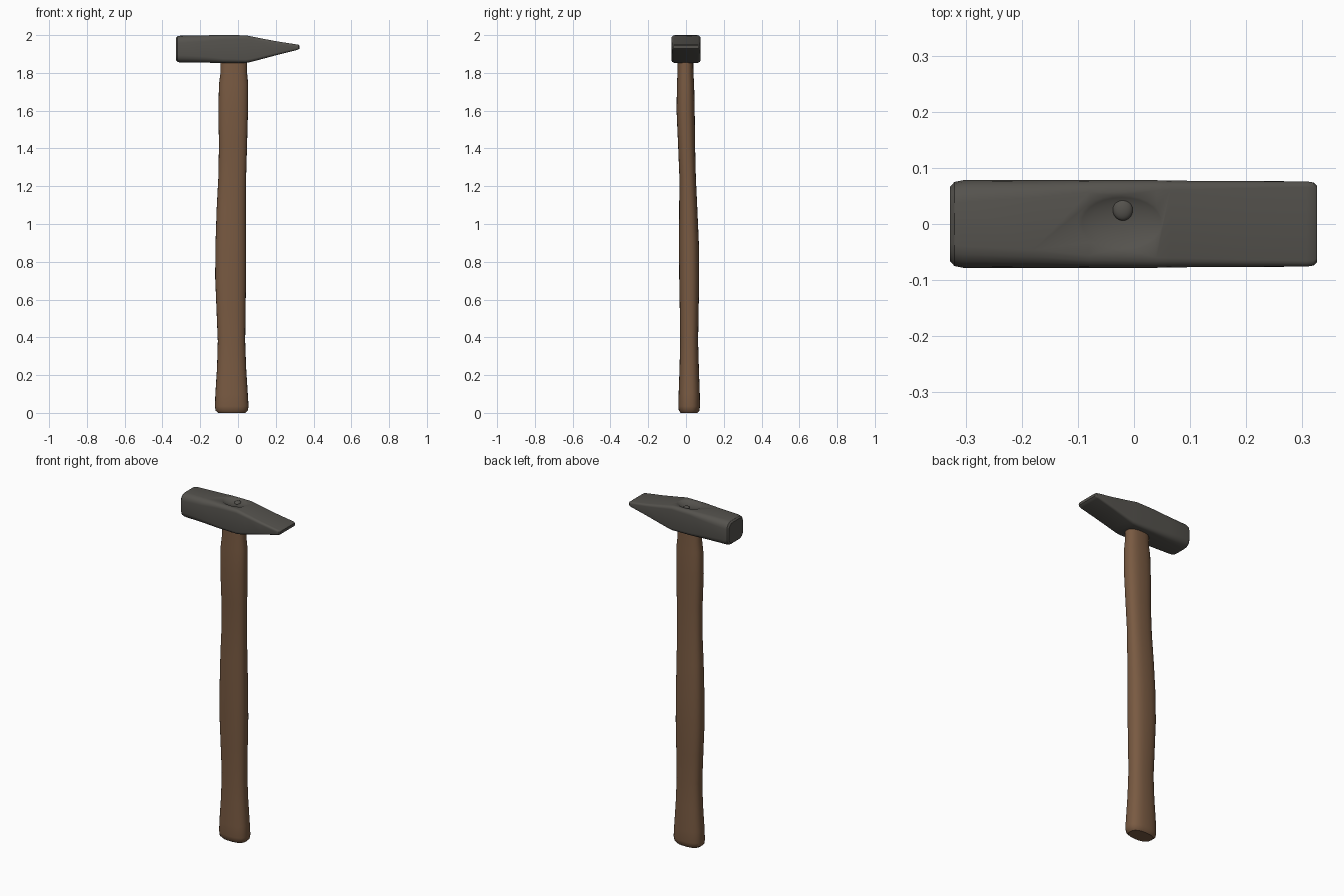
import bpy, bmesh, math

if "Cube" in bpy.data.objects:
    bpy.data.objects.remove(bpy.data.objects["Cube"])


def material(name, color):
    m = bpy.data.materials.new(name)
    m.diffuse_color = (*color, 1)
    m.use_nodes = True
    m.node_tree.nodes["Principled BSDF"].inputs["Base Color"].default_value = m.diffuse_color
    return m


wood = material("brown wood", (0.19, 0.102, 0.054))
steel = material("dark steel", (0.09, 0.085, 0.075))


def loft(name, rings, mat, angle):
    """Skin a list of closed rings and cap both ends."""
    bm = bmesh.new()
    loops = [[bm.verts.new(p) for p in ring] for ring in rings]
    n = len(loops[0])
    for a, b in zip(loops, loops[1:]):
        for i in range(n):
            j = (i + 1) % n
            bm.faces.new((a[i], a[j], b[j], b[i]))
    bm.faces.new(loops[0])
    bm.faces.new(loops[-1])
    bmesh.ops.recalc_face_normals(bm, faces=bm.faces)
    return finish(name, bm, mat, angle)


def finish(name, bm, mat, angle):
    me = bpy.data.meshes.new(name)
    bm.to_mesh(me)
    bm.free()
    ob = bpy.data.objects.new(name, me)
    bpy.context.collection.objects.link(ob)
    me.materials.append(mat)
    bpy.ops.object.select_all(action='DESELECT')
    ob.select_set(True)
    bpy.context.view_layer.objects.active = ob
    bpy.ops.object.shade_smooth_by_angle(angle=math.radians(angle))
    return ob


def oval(x0, x1, y0, y1, z, n=28, power=0.8):
    """Slightly squared oval ring at height z."""
    ring = []
    for i in range(n):
        t = 2 * math.pi * i / n
        c, s = math.cos(t), math.sin(t)
        ring.append(((x0 + x1) / 2 + (x1 - x0) / 2 * math.copysign(abs(c) ** power, c),
                     (y0 + y1) / 2 + (y1 - y0) / 2 * math.copysign(abs(s) ** power, s), z))
    return ring


def rounded_rect(x, hy, z0, z1, r, steps=4):
    """Rectangle ring across the head at x, with corner radius r."""
    hz, cz = (z1 - z0) / 2, (z0 + z1) / 2
    ring = []
    for k, (sy, sz) in enumerate(((1, 1), (-1, 1), (-1, -1), (1, -1))):
        for i in range(steps + 1):
            t = math.pi / 2 * (k + i / steps)
            ring.append((x, sy * (hy - r) + r * math.cos(t),
                         cz + sz * (hz - r) + r * math.sin(t)))
    return ring


# handle: x range, y range, height
stations = [
    (-0.105, 0.040, -0.028, 0.060, 0.0), (-0.119, 0.052, -0.038, 0.071, 0.012),
    (-0.122, 0.056, -0.041, 0.074, 0.035), (-0.120, 0.052, -0.039, 0.073, 0.10),
    (-0.111, 0.043, -0.034, 0.068, 0.24), (-0.107, 0.038, -0.031, 0.064, 0.38),
    (-0.114, 0.040, -0.033, 0.067, 0.55), (-0.121, 0.043, -0.036, 0.070, 0.72),
    (-0.119, 0.043, -0.037, 0.068, 0.90), (-0.113, 0.042, -0.036, 0.060, 1.08),
    (-0.104, 0.043, -0.035, 0.052, 1.25), (-0.101, 0.048, -0.042, 0.048, 1.42),
    (-0.104, 0.053, -0.050, 0.046, 1.60), (-0.101, 0.054, -0.048, 0.043, 1.74),
    (-0.093, 0.048, -0.045, 0.039, 1.80), (-0.092, 0.047, -0.044, 0.038, 1.92)]
loft("handle", [oval(*s) for s in stations], wood, 40)

# hammer head: square face on the left, wedge on the right
sections = [
    (-0.328, 0.066, 1.866, 1.986, 0.034), (-0.320, 0.075, 1.858, 1.994, 0.038),
    (-0.305, 0.078, 1.855, 1.997, 0.038), (-0.180, 0.078, 1.854, 1.999, 0.032),
    (-0.080, 0.078, 1.853, 2.000, 0.022), (0.040, 0.078, 1.853, 1.999, 0.018),
    (0.065, 0.0775, 1.857, 1.994, 0.017), (0.100, 0.077, 1.866, 1.987, 0.016),
    (0.200, 0.0765, 1.893, 1.968, 0.013), (0.308, 0.076, 1.920, 1.951, 0.010),
    (0.320, 0.074, 1.924, 1.949, 0.009), (0.326, 0.068, 1.929, 1.945, 0.007)]
head = loft("hammer_head", [rounded_rect(*s) for s in sections], steel, 30)


def ellipsoid(name, loc, size):
    bm = bmesh.new()
    bmesh.ops.create_uvsphere(bm, u_segments=28, v_segments=16, radius=1)
    for v in bm.verts:
        v.co = [c + s * p for c, s, p in zip(loc, size, v.co)]
    return finish(name, bm, steel, 60)


# shallow hollow over the eye of the head
cutter = ellipsoid("eye_cutter", (-0.022, 0.002, 2.022), (0.100, 0.064, 0.036))
cutter.hide_render = True
cutter.hide_set(True)
cut = head.modifiers.new("eye_hollow", 'BOOLEAN')
cut.operation = 'DIFFERENCE'
cut.solver = 'EXACT'
cut.object = cutter

# wedge stub in the hollow
ellipsoid("wedge_stub", (-0.020, 0.026, 1.988), (0.018, 0.020, 0.010))
